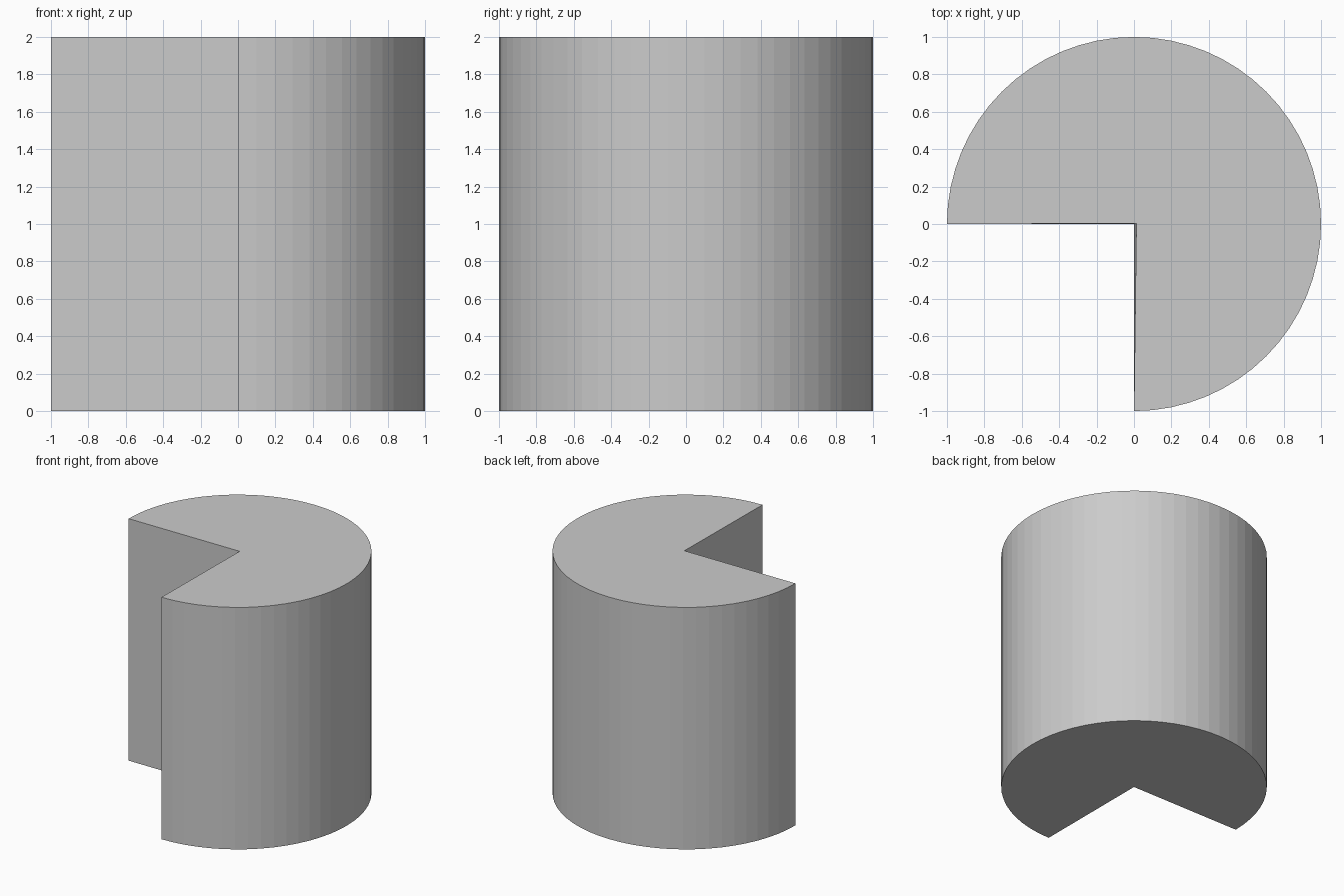
import bpy, bmesh
from math import cos, sin, radians

if "Cube" in bpy.data.objects:
    bpy.data.objects.remove(bpy.data.objects["Cube"])

SEGMENTS = 48          # flat facets over the 270 degree arc
HEIGHT = 2.0


def ring(bm, z, apex):
    """Three-quarter disc outline: apex plus arc from -90 to 180 degrees."""
    angles = [radians(-90 + 270 * i / SEGMENTS) for i in range(SEGMENTS + 1)]
    points = [apex] + [(cos(a), sin(a)) for a in angles]
    return [bm.verts.new((x, y, z)) for x, y in points]


# Cylinder with the front left quarter missing
bm = bmesh.new()
bottom = ring(bm, 0.0, (0.0, 0.0))
top = ring(bm, HEIGHT, (0.013, 0.003))   # notch corner leans very slightly

# Caps
bm.faces.new(top)
bm.faces.new(reversed(bottom))

# Curved side and the two notch walls
n = len(top)
for i in range(n):
    j = (i + 1) % n
    bm.faces.new((bottom[i], bottom[j], top[j], top[i]))

bmesh.ops.recalc_face_normals(bm, faces=bm.faces)
mesh = bpy.data.meshes.new("three_quarter_cylinder")
bm.to_mesh(mesh)
bm.free()
bpy.context.collection.objects.link(
    bpy.data.objects.new("three_quarter_cylinder", mesh))
